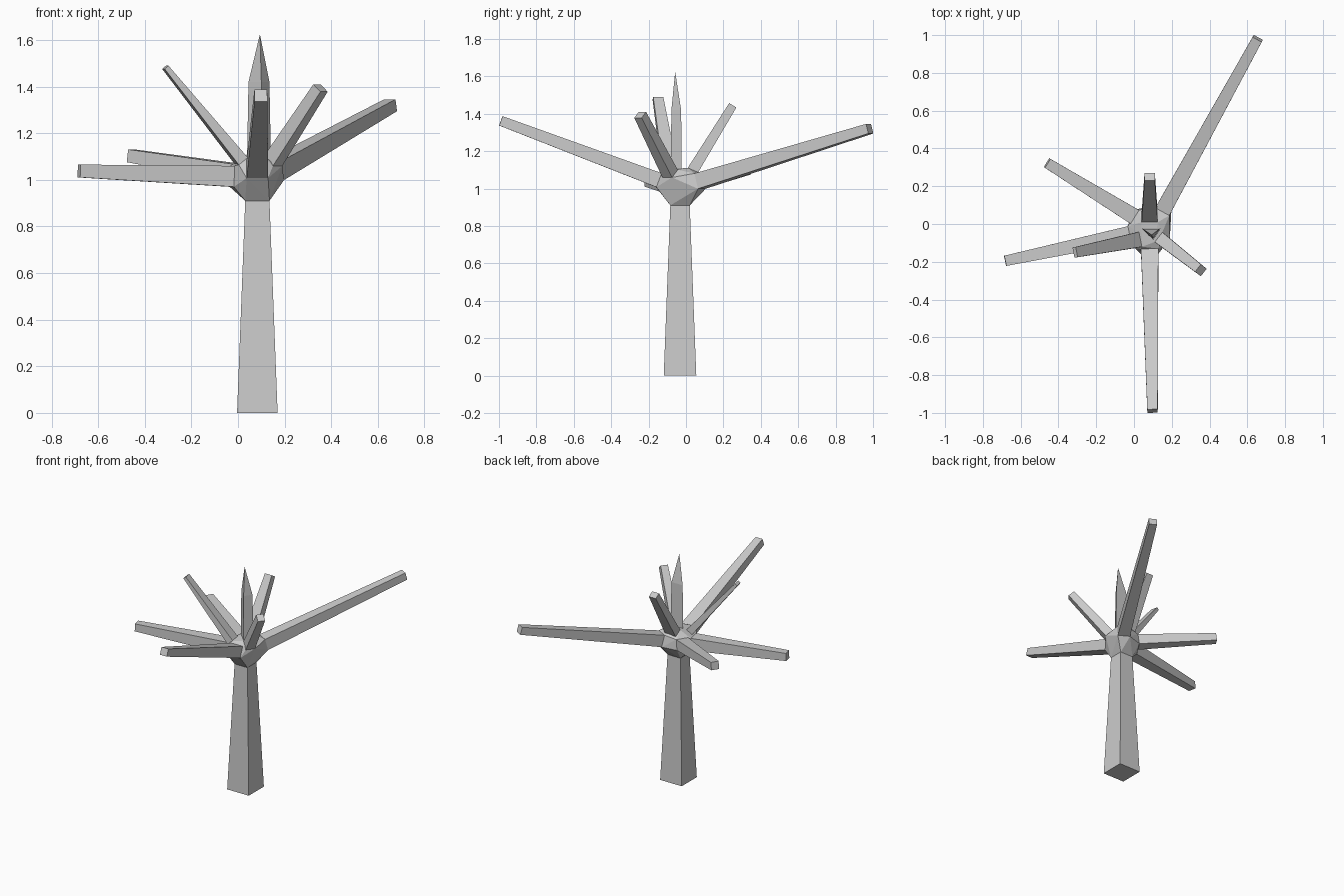
import bpy, bmesh
from mathutils import Vector

if "Cube" in bpy.data.objects:
    bpy.data.objects.remove(bpy.data.objects["Cube"])


def ring(center, axis, w, h):
    # rectangular ring square to the axis; w is the level width, h the other
    side = axis.cross(Vector((0, 0, 1)))
    side = side.normalized() if side.length > 1e-4 else Vector((1, 0, 0))
    up = side.cross(axis).normalized()
    return [center + side * w / 2 * a + up * h / 2 * b
            for a, b in ((-1, -1), (1, -1), (1, 1), (-1, 1))]


def finish(name, bm):
    bmesh.ops.recalc_face_normals(bm, faces=bm.faces[:])
    mesh = bpy.data.meshes.new(name)
    bm.to_mesh(mesh)
    bm.free()
    obj = bpy.data.objects.new(name, mesh)
    bpy.context.collection.objects.link(obj)
    return obj


def loft(name, rings, cap_start=True, cap_end=True):
    bm = bmesh.new()
    loops = [[bm.verts.new(p) for p in r] for r in rings]
    for a, b in zip(loops, loops[1:]):
        n = len(a)
        for i in range(n):
            j = (i + 1) % n
            if len(b) == 1:
                bm.faces.new((a[i], a[j], b[0]))
            else:
                bm.faces.new((a[i], a[j], b[j], b[i]))
    if cap_start:
        bm.faces.new(loops[0][::-1])
    if cap_end:
        bm.faces.new(loops[-1])
    return finish(name, bm)


def square(z, half):
    return [Vector((0.083 + a * half, -0.032 + b * half, z))
            for a, b in ((-1, -1), (1, -1), (1, 1), (-1, 1))]


# trunk
trunk_top = square(0.91, 0.052)
loft("trunk", [square(0, 0.087), trunk_top], cap_end=False)
hub_points = list(trunk_top)

# branches: base centre, tip centre, base width/height, tip width/height
branches = {
    "front_branch": ((0.083, -0.145, 1.045), (0.098, -0.99, 1.362), (0.092, 0.08), (0.055, 0.053)),
    "back_right_branch": ((0.155, 0.075, 1.04), (0.655, 0.982, 1.32), (0.085, 0.085), (0.055, 0.053)),
    "left_branch": ((-0.025, -0.055, 1.015), (-0.682, -0.195, 1.038), (0.088, 0.09), (0.055, 0.055)),
    "back_left_branch": ((0.0, 0.04, 1.03), (-0.46, 0.323, 1.103), (0.085, 0.075), (0.055, 0.055)),
    "upper_left_branch": ((0.015, -0.085, 1.08), (-0.312, -0.15, 1.483), (0.08, 0.05), (0.055, 0.022)),
    "upper_right_branch": ((0.15, -0.085, 1.08), (0.354, -0.245, 1.394), (0.065, 0.065), (0.05, 0.05)),
    "upper_back_branch": ((0.083, 0.035, 1.095), (0.083, 0.25, 1.445), (0.085, 0.06), (0.055, 0.045)),
}
for name, (base, tip, bs, ts) in branches.items():
    base, tip = Vector(base), Vector(tip)
    axis = (tip - base).normalized()
    start = ring(base, axis, *bs)
    loft(name, [start, ring(tip, axis, *ts)], cap_start=False)
    hub_points += start


# pointed three-sided spike
def triangle(z, s):
    return [Vector((0.09 + x * s, -0.05 + y * s, z))
            for x, y in ((0.01, -0.028), (0.045, 0.024), (-0.045, 0.024))]


loft("top_spike", [triangle(1.06, 1.15), triangle(1.42, 1.0), [Vector((0.094, -0.058, 1.625))]],
     cap_start=False, cap_end=False)

# faceted hub joining the trunk and branches
bm = bmesh.new()
for p in hub_points:
    bm.verts.new(p)
res = bmesh.ops.convex_hull(bm, input=bm.verts[:])
loose = [v for v in bm.verts if not v.link_faces]
bmesh.ops.delete(bm, geom=loose, context='VERTS')
finish("hub", bm)
